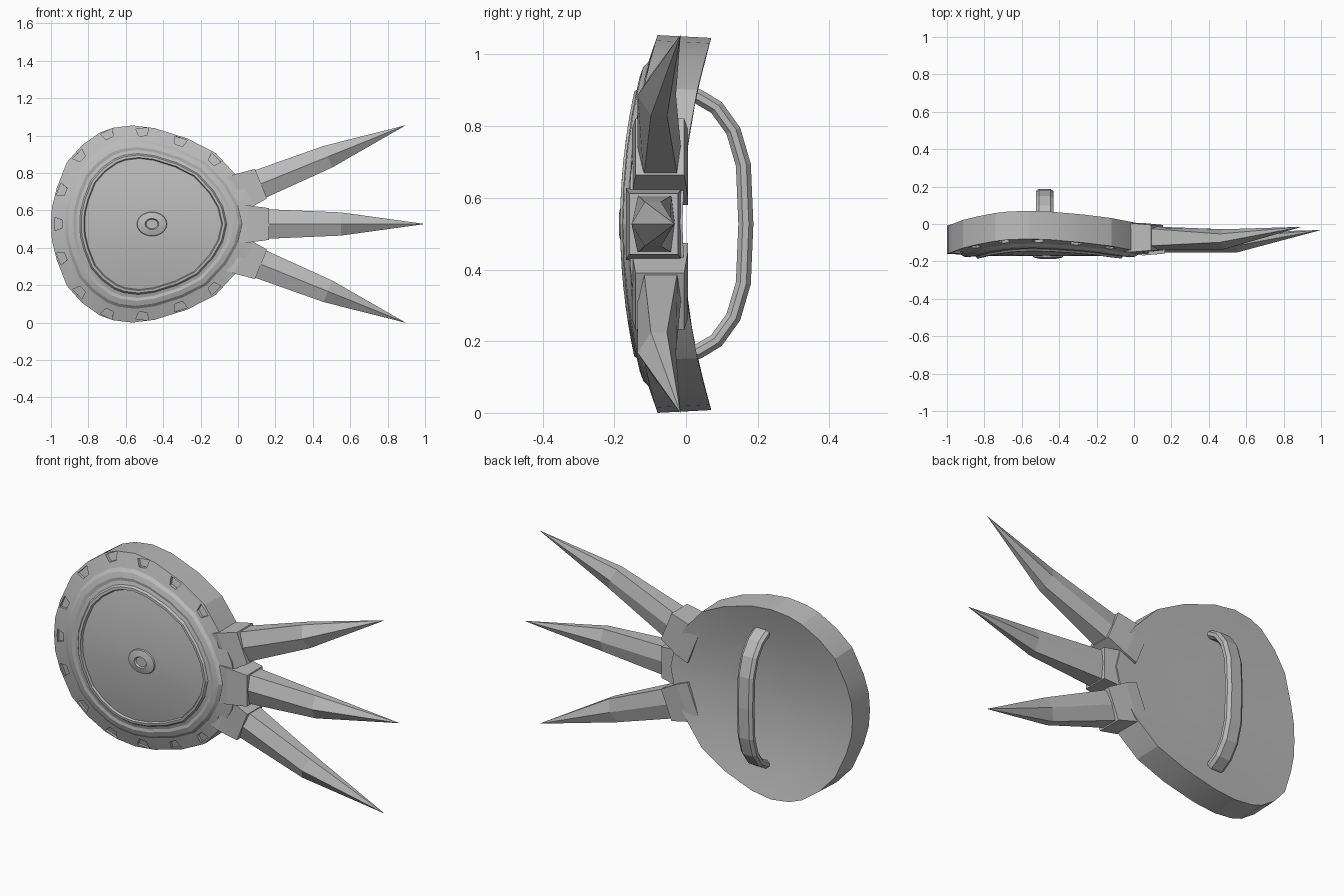
import bpy, bmesh, math
from mathutils import Vector, Matrix

cube = bpy.data.objects.get("Cube")
if cube:
    bpy.data.objects.remove(cube, do_unlink=True)

MID_Z = 0.527      # height of the symmetry plane
FRONT = -0.16      # depth of the rim face on the symmetry plane
CX = -0.46         # centre of the boss and emblem

grey = bpy.data.materials.new("steel_grey")
grey.use_nodes = True
grey.diffuse_color = (0.5, 0.5, 0.5, 1)
grey.node_tree.nodes["Principled BSDF"].inputs["Base Color"].default_value = (0.5, 0.5, 0.5, 1)


def bend(p):
    """Curve a flat point backwards away from the symmetry plane, then place it."""
    x, y, z = p
    return Vector((x, FRONT + y + 0.29 * z * z, MID_Z + z * (1 - 0.1 * max(y, 0))))


def place(p):
    return Vector((p[0], p[1], p[2] + MID_Z))


def finish(bm, name, smooth=0):
    bmesh.ops.remove_doubles(bm, verts=bm.verts[:], dist=1e-5)
    bmesh.ops.recalc_face_normals(bm, faces=bm.faces[:])
    mesh = bpy.data.meshes.new(name)
    bm.to_mesh(mesh)
    bm.free()
    mesh.materials.append(grey)
    ob = bpy.data.objects.new(name, mesh)
    bpy.context.collection.objects.link(ob)
    if smooth:
        smooth_object(ob, smooth)
    return ob


def activate(ob):
    bpy.ops.object.select_all(action='DESELECT')
    ob.select_set(True)
    bpy.context.view_layer.objects.active = ob


def smooth_object(ob, degrees):
    activate(ob)
    bpy.ops.object.shade_smooth_by_angle(angle=math.radians(degrees))


def skin(bm, rings, cap_start=False, cap_end=False):
    """Join successive rings of points with quads."""
    vs = [[bm.verts.new(p) for p in ring] for ring in rings]
    n = len(vs[0])
    for a, b in zip(vs, vs[1:]):
        for i in range(n):
            j = (i + 1) % n
            bm.faces.new((a[i], a[j], b[j], b[i]))
    if cap_start:
        bm.faces.new(vs[0][::-1])
    if cap_end:
        bm.faces.new(vs[-1])


def terrace(outline, steps):
    """Rings of the outline scaled about the centre, each at a given depth."""
    return [[bend((CX + (x - CX) * s, y, z * s)) for x, z in outline] for s, y in steps]


# Shield body: rounded outline, mirrored, with stepped front rings and a hollow back
half = [(-1, 0), (-.995, .09), (-.97, .19), (-.915, .33), (-.835, .42), (-.74, .488),
        (-.67, .514), (-.565, .527), (-.445, .512), (-.27, .457), (-.12, .38),
        (0, .25), (.07, .13), (.10, 0)]
outline = half + [(x, -z) for x, z in half[-2:0:-1]]
front_steps = [(0, -.012), (.25, -.012), (.5, -.012), (.665, -.011), (.675, -.023), (.70, -.024),
               (.715, -.014), (.75, -.012), (.78, -.018), (.83, -.015), (.86, -.004), (1, 0)]
back_steps = [(1, .15), (.75, .15), (.5, .15), (.25, .15), (0, .15)]
bm = bmesh.new()
skin(bm, terrace(outline, front_steps + back_steps))
shield = finish(bm, "shield_body")

# Trapezoid pits around the rim
pits = [(-.96, 0), (-.94, .18), (-.845, .362), (-.695, .478), (-.51, .492),
        (-.31, .44), (-.13, .342), (0, .212), (.055, .064)]
pits += [(x, -z) for x, z in pits[1:]]
bm = bmesh.new()
for x, z in pits:
    out = Vector((x - CX, z)).normalized()
    side = Vector((-out.y, out.x))
    corners = [Vector((x, z)) + out * o + side * s
               for o, s in ((.02, .035), (.02, -.035), (-.02, -.021), (-.02, .021))]
    skin(bm, [[bend((c.x, y, c.y)) for c in corners] for y in (-.04, .014)], True, True)
cutter = finish(bm, "rim_pit_cutter")
cutter.hide_render = True
cut = shield.modifiers.new("pits", 'BOOLEAN')
cut.operation = 'DIFFERENCE'
cut.solver = 'EXACT'
cut.object = cutter
activate(shield)
bpy.ops.object.modifier_apply(modifier=cut.name)
bpy.data.objects.remove(cutter, do_unlink=True)
smooth_object(shield, 14)

# Emblem: four diamond heads and four flared diagonal arms with a raised border
arm = [(.27, .68), (.10, .52), (.10, .40), (.2, .29), (.33, .40), (.42, .56), (.47, .86)]
quarter = [(0, 1)] + arm + [(.72, .76)] + [(b, a) for a, b in reversed(arm)]
bm = bmesh.new()
ring = []
for k in range(4):
    for a, b in quarter:
        for _ in range(k):
            a, b = b, -a
        ring.append(bm.verts.new((CX + .34 * a, -.010, .29 * b)))
face = bm.faces.new(ring)
face.normal_update()
if face.normal.y > 0:
    face.normal_flip()
for thickness, depth in ((.005, .013), (.007, 0), (.005, -.007)):
    bmesh.ops.inset_region(bm, faces=[face], thickness=thickness, depth=depth, use_even_offset=True)
for k in range(-7, 8):
    bmesh.ops.bisect_plane(bm, geom=bm.verts[:] + bm.edges[:] + bm.faces[:],
                           plane_co=(0, 0, k * .037), plane_no=(0, 0, 1))
for v in bm.verts:
    v.co = bend(v.co)
finish(bm, "emblem")

# Central oval boss with a ring and a dimple
oval = [(CX + .082 * math.cos(t), .066 * math.sin(t))
        for t in (math.tau * i / 20 for i in range(20))]
bm = bmesh.new()
skin(bm, terrace(oval, [(1, -.008), (.95, -.019), (.55, -.026), (.45, -.027),
                        (.38, -.018), (0, -.018)]))
finish(bm, "centre_boss", 30)

# Three spikes in sockets, fanned about one pivot
PIVOT = Vector((-.41, 0, 0))


def section(x, front, back, f_edge, b_edge, w):
    return [(x, front, 0), (x, f_edge, w), (x, b_edge, w),
            (x, back, 0), (x, b_edge, -w), (x, f_edge, -w)]


for label, degrees, shift in (("upper", 22, .017), ("middle", 0, 0), ("lower", -22, .017)):
    turn = Matrix.Rotation(math.radians(-degrees), 3, 'Y')

    def fan(points):
        return [place(turn @ (Vector(p) - PIVOT) + PIVOT + Vector((0, shift, 0))) for p in points]

    bm = bmesh.new()
    skin(bm, [fan(section(.13, -.152, -.03, -.135, -.04, .08)),
              fan(section(.55, -.152, -.045, -.115, -.07, .062)),
              fan([(1, -.032, 0)] * 6)], True)
    finish(bm, label + "_spike")

    bm = bmesh.new()
    skin(bm, [fan([(x, f, w), (x, b, w), (x, b, -w), (x, f, -w)])
              for x, f, b, w in ((-.02, -.158, -.012, .1), (.05, -.168, -.012, .1),
                                 (.165, -.158, -.022, .085))], True, True)
    finish(bm, label + "_spike_socket")

# Back handle: chamfered strap swept along an arch
arch = [(0, .365), (.035, .355), (.085, .325), (.132, .26), (.160, .165), (.167, 0)]
arch += [(y, -z) for y, z in arch[-2::-1]]
W, T = .047, .021
strap = [(W, .4 * T), (.65 * W, T), (-.65 * W, T), (-W, .4 * T),
         (-W, -.4 * T), (-.65 * W, -T), (.65 * W, -T), (W, -.4 * T)]
rings = []
for i, (y, z) in enumerate(arch):
    before, after = arch[max(i - 1, 0)], arch[min(i + 1, len(arch) - 1)]
    d = Vector((after[0] - before[0], after[1] - before[1])).normalized()
    rings.append([place((-.478 + u, y - d.y * v, z + d.x * v)) for u, v in strap])
bm = bmesh.new()
skin(bm, rings, True, True)
finish(bm, "back_handle")
